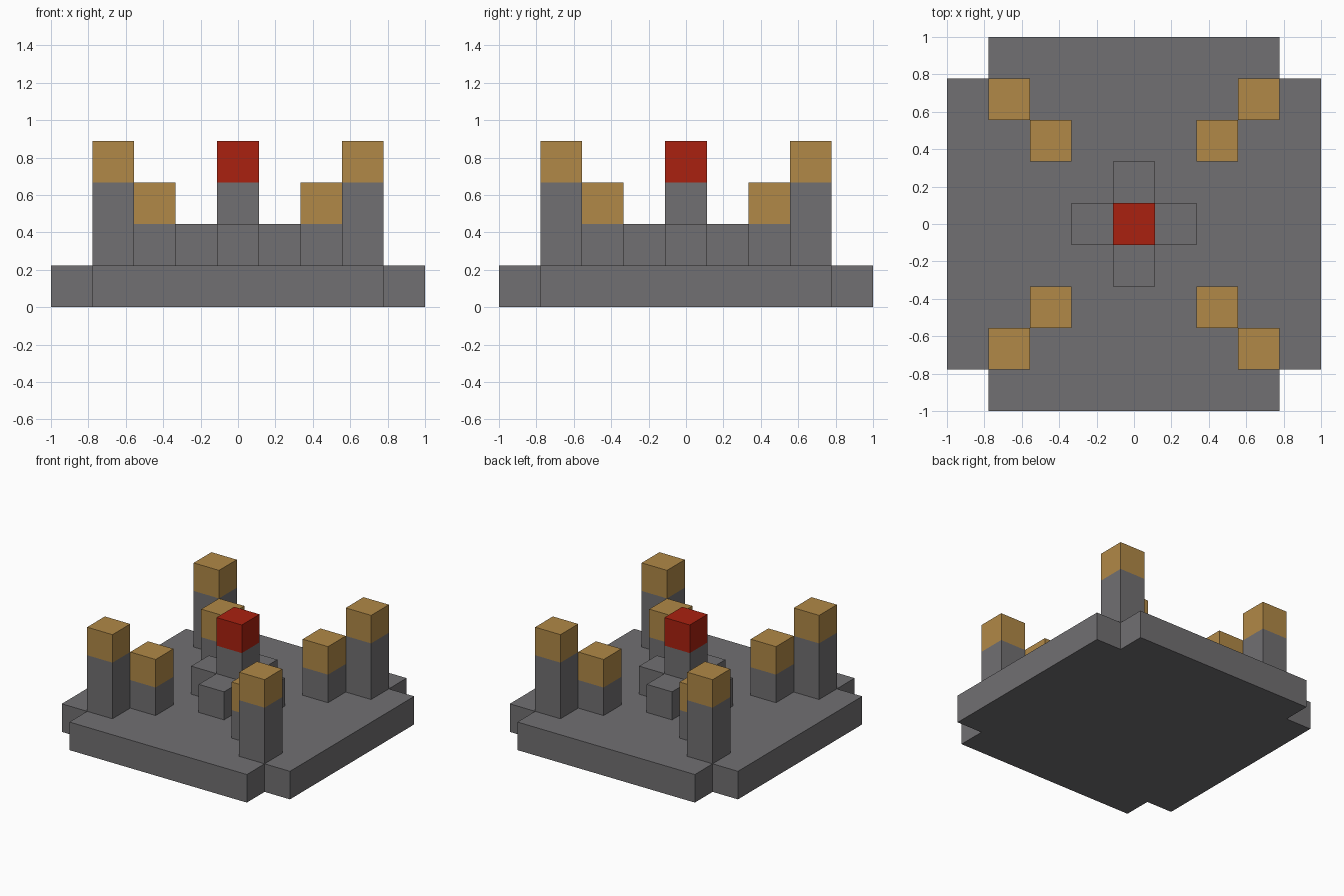
import bpy
import bmesh

U = 2 / 9  # side of one building block

cube = bpy.data.objects.get("Cube")
if cube:
    bpy.data.objects.remove(cube, do_unlink=True)


def make_material(name, rgb):
    mat = bpy.data.materials.new(name)
    mat.use_nodes = True
    mat.diffuse_color = (*rgb, 1)
    mat.node_tree.nodes["Principled BSDF"].inputs["Base Color"].default_value = (*rgb, 1)
    return mat


STONE = make_material("grey stone", (0.165, 0.16, 0.168))
GOLD = make_material("gold", (0.44, 0.25, 0.063))
RED = make_material("red", (0.40, 0.015, 0.005))


def square(x=0, y=0):
    h = 0.5
    return [(x - h, y - h), (x + h, y - h), (x + h, y + h), (x - h, y + h)]


def cross(arm, reach):
    """Plus-shaped outline: arm is the half width, reach the half length."""
    quarter = [(reach, -arm), (reach, arm), (arm, arm)]
    points = []
    for _ in range(4):
        points += quarter
        quarter = [(-y, x) for x, y in quarter]
    return points


def stack(name, outline, bottom, layers, closed=False):
    """Raise an outline through layers one block high, one material per layer."""
    bm = bmesh.new()
    mesh = bpy.data.meshes.new(name)
    mats = list(dict.fromkeys(layers))
    for mat in mats:
        mesh.materials.append(mat)
    rings = [[bm.verts.new((x * U, y * U, (bottom + i) * U)) for x, y in outline]
             for i in range(len(layers) + 1)]
    for low, high, mat in zip(rings, rings[1:], layers):
        for i in range(len(outline)):
            j = (i + 1) % len(outline)
            side = bm.faces.new((low[i], low[j], high[j], high[i]))
            side.material_index = mats.index(mat)
    bm.faces.new(rings[-1]).material_index = mats.index(layers[-1])
    if closed:
        bm.faces.new(rings[0][::-1])
    bm.to_mesh(mesh)
    bm.free()
    obj = bpy.data.objects.new(name, mesh)
    bpy.context.collection.objects.link(obj)
    return obj


# Notched floor slab
stack("base_slab", cross(3.5, 4.5), 0, [STONE], closed=True)

# Central stepped pedestal and its red-topped column
stack("pedestal", cross(0.5, 1.5), 1, [STONE])
stack("center_column", square(), 2, [STONE, RED])

# Gold-topped pillars along both diagonals
for side_x, x in (("right", -1), ("left", 1)):
    for side_y, y in (("front", -1), ("back", 1)):
        corner = f"{side_y}_{side_x}"
        stack(f"tall_pillar_{corner}", square(3 * x, 3 * y), 1, [STONE, STONE, GOLD])
        stack(f"short_pillar_{corner}", square(2 * x, 2 * y), 1, [STONE, GOLD])
